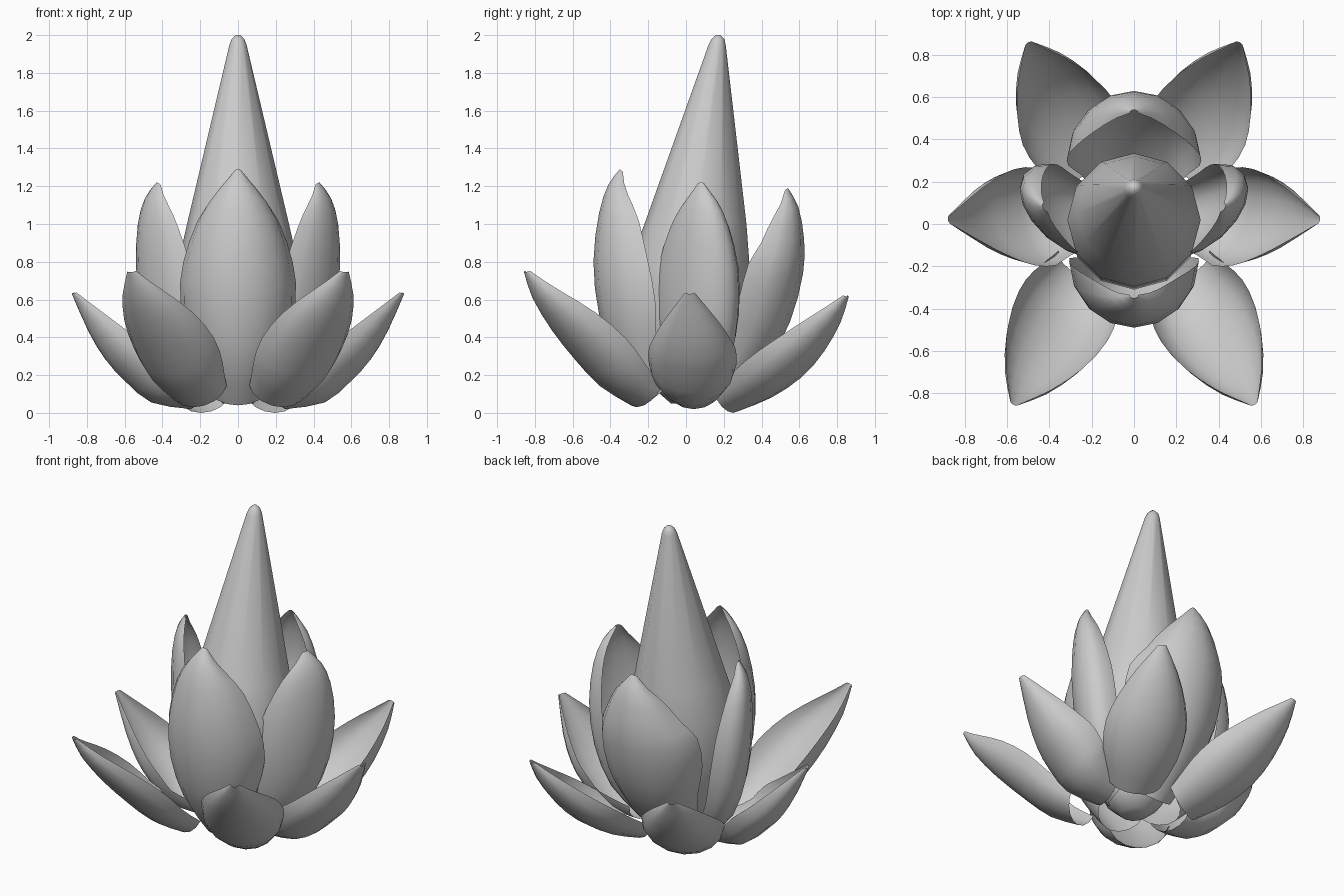
import bpy, bmesh
from math import sin, cos, pi, radians
from mathutils import Vector

if "Cube" in bpy.data.objects:
    bpy.data.objects.remove(bpy.data.objects["Cube"])


def finish(name, bm):
    bmesh.ops.recalc_face_normals(bm, faces=bm.faces)
    for f in bm.faces:
        f.smooth = True
    me = bpy.data.meshes.new(name)
    bm.to_mesh(me)
    bm.free()
    ob = bpy.data.objects.new(name, me)
    bpy.context.collection.objects.link(ob)
    return ob


def smooth_path(pts, n=2):
    """Catmull-Rom through the stations."""
    p = [Vector(q) for q in pts]
    p = [2 * p[0] - p[1]] + p + [2 * p[-1] - p[-2]]
    out = []
    for i in range(1, len(p) - 2):
        a, b, c, d = p[i - 1:i + 3]
        for k in range(n):
            t = k / n
            out.append(0.5 * (2 * b + (c - a) * t + (2 * a - 5 * b + 4 * c - d) * t * t
                              + (3 * b - a - 3 * c + d) * t ** 3))
    out.append(p[-2])
    return out


def petal(name, stations, origin, azimuth, cup=1.0, skew=0, flip=1, across=8):
    """Cupped sheet; stations are (radius, height, half width) along the spine."""
    az = radians(azimuth)
    out = Vector((cos(az), sin(az), 0))
    side = Vector((-sin(az + radians(skew)), cos(az + radians(skew)), 0))
    up = Vector((0, 0, 1))
    base = Vector((origin[0], origin[1], 0))
    path = smooth_path(stations)
    bm = bmesh.new()
    rows = []
    for i, s in enumerate(path):
        a, b = path[max(i - 1, 0)], path[min(i + 1, len(path) - 1)]
        d = Vector((b[0] - a[0], b[1] - a[1])).normalized()
        normal = -d[1] * out + d[0] * up
        row = []
        for j in range(across + 1):
            phi = pi * (j / across - 0.5)
            v = base + out * s[0] + up * s[1] + side * s[2] * sin(phi) \
                + normal * s[2] * cup * (1 - cos(phi))
            row.append(bm.verts.new((v.x * flip, v.y, max(v.z, 0))))
        rows.append(row)
    for r0, r1 in zip(rows, rows[1:]):
        for j in range(across):
            bm.faces.new((r0[j], r0[j + 1], r1[j + 1], r1[j]))
    finish(name, bm)


# Central bud leaning slightly back: (height, radius, y centre)
bud = [(.05, .08, 0), (.12, .16, 0), (.3, .25, 0), (.55, .31, 0), (.8, .315, .02),
       (1.0, .27, .05), (1.95, .045, .165), (1.98, .033, .169), (2.0, .012, .17)]
bm = bmesh.new()
n = 12
rings = [[bm.verts.new((r * sin(2 * pi * k / n), cy - r * cos(2 * pi * k / n), z))
          for k in range(n)] for z, r, cy in bud]
for a, b in zip(rings, rings[1:]):
    for k in range(n):
        bm.faces.new((a[k], a[(k + 1) % n], b[(k + 1) % n], b[k]))
bm.faces.new(rings[0][::-1])
bm.faces.new(rings[-1])
finish("central_bud", bm)

# Inner upright petals
petal("inner_petal_front",
      [(.22, .04, .16), (.37, .25, .24), (.46, .52, .305), (.49, .8, .29),
       (.46, 1.06, .215), (.41, 1.21, .115), (.35, 1.29, .02)], (0, 0), -90)
petal("inner_petal_back",
      [(.22, .04, .16), (.42, .25, .25), (.55, .48, .31), (.62, .74, .31),
       (.625, .92, .24), (.595, 1.09, .14), (.54, 1.19, .02)], (0, 0), 90, cup=.95)
inner_side = [(.22, .04, .14), (.39, .22, .2), (.49, .48, .235), (.53, .76, .225),
              (.525, 1.0, .165), (.49, 1.14, .1), (.435, 1.22, .02)]

# Outer spreading petals
outer_side = [(.25, .02, .15), (.46, .055, .22), (.6, .17, .24), (.7, .28, .215),
              (.79, .43, .15), (.88, .63, .025)]
outer_front = [(.3, .03, .17), (.48, .13, .225), (.63, .27, .24), (.78, .43, .205),
               (.91, .6, .12), (.98, .745, .025)]
outer_back = [(.28, .0, .16), (.47, .07, .225), (.65, .18, .24), (.79, .32, .2),
              (.9, .48, .12), (.96, .615, .025)]
for side, f in (("right", 1), ("left", -1)):
    petal("inner_petal_" + side, inner_side, (0, .02), 8, cup=.9, skew=-28, flip=f)
    petal("outer_petal_" + side, outer_side, (0, .05), -2, cup=.8, skew=-10, flip=f)
    petal("outer_petal_front_" + side, outer_front, (.09, 0), -60.6, cup=.75, flip=f)
    petal("outer_petal_back_" + side, outer_back, (.07, 0), 63.4, cup=.75, flip=f)
